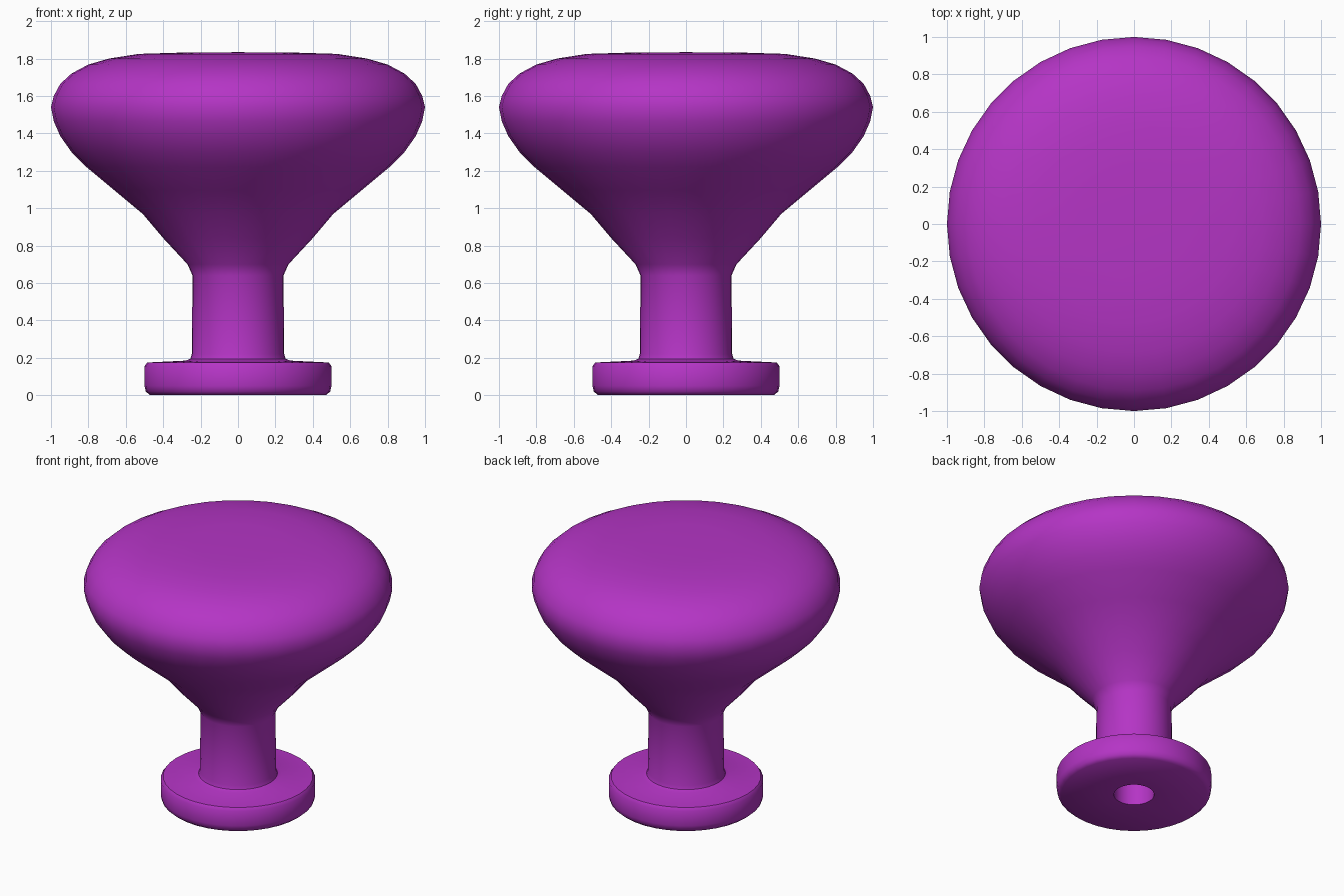
import bpy, bmesh, math

if "Cube" in bpy.data.objects:
    bpy.data.objects.remove(bpy.data.objects["Cube"])

SIDES = 36

# Half-section (radius, height): screw hole, foot, stem, flared head
profile = [
    (0, 0.60), (0.13, 0.60), (0.13, 0.0),
    (0.47, 0.0), (0.493, 0.02), (0.50, 0.05), (0.50, 0.155), (0.485, 0.175),
    (0.28, 0.185), (0.255, 0.195), (0.247, 0.22),
    (0.243, 0.64), (0.27, 0.70), (0.40, 0.84), (0.51, 0.97),
    (0.66, 1.095), (0.81, 1.22), (0.89, 1.30), (0.95, 1.385), (0.985, 1.465),
    (1.0, 1.54), (0.985, 1.60), (0.95, 1.665), (0.89, 1.72),
    (0.80, 1.768), (0.69, 1.80), (0.53, 1.825), (0.30, 1.832), (0, 1.834),
]

# Spin the half-section around the z axis
bm = bmesh.new()
verts = [bm.verts.new((r, 0, z)) for r, z in profile]
edges = [bm.edges.new(pair) for pair in zip(verts, verts[1:])]
bmesh.ops.spin(bm, geom=verts + edges, cent=(0, 0, 0), axis=(0, 0, 1),
               angle=math.tau, steps=SIDES, use_merge=True)
bmesh.ops.remove_doubles(bm, verts=bm.verts, dist=0.0005)
bmesh.ops.recalc_face_normals(bm, faces=bm.faces)
mesh = bpy.data.meshes.new("drawer_knob")
bm.to_mesh(mesh)
bm.free()
knob = bpy.data.objects.new("drawer_knob", mesh)
bpy.context.collection.objects.link(knob)

# Purple finish
mat = bpy.data.materials.new("purple")
mat.diffuse_color = (0.46, 0.035, 0.56, 1)
mat.use_nodes = True
mat.node_tree.nodes["Principled BSDF"].inputs["Base Color"].default_value = mat.diffuse_color
mesh.materials.append(mat)

# Smooth surface with crisp foot and hole edges
bpy.context.view_layer.objects.active = knob
knob.select_set(True)
bpy.ops.object.shade_smooth_by_angle(angle=math.radians(50))
